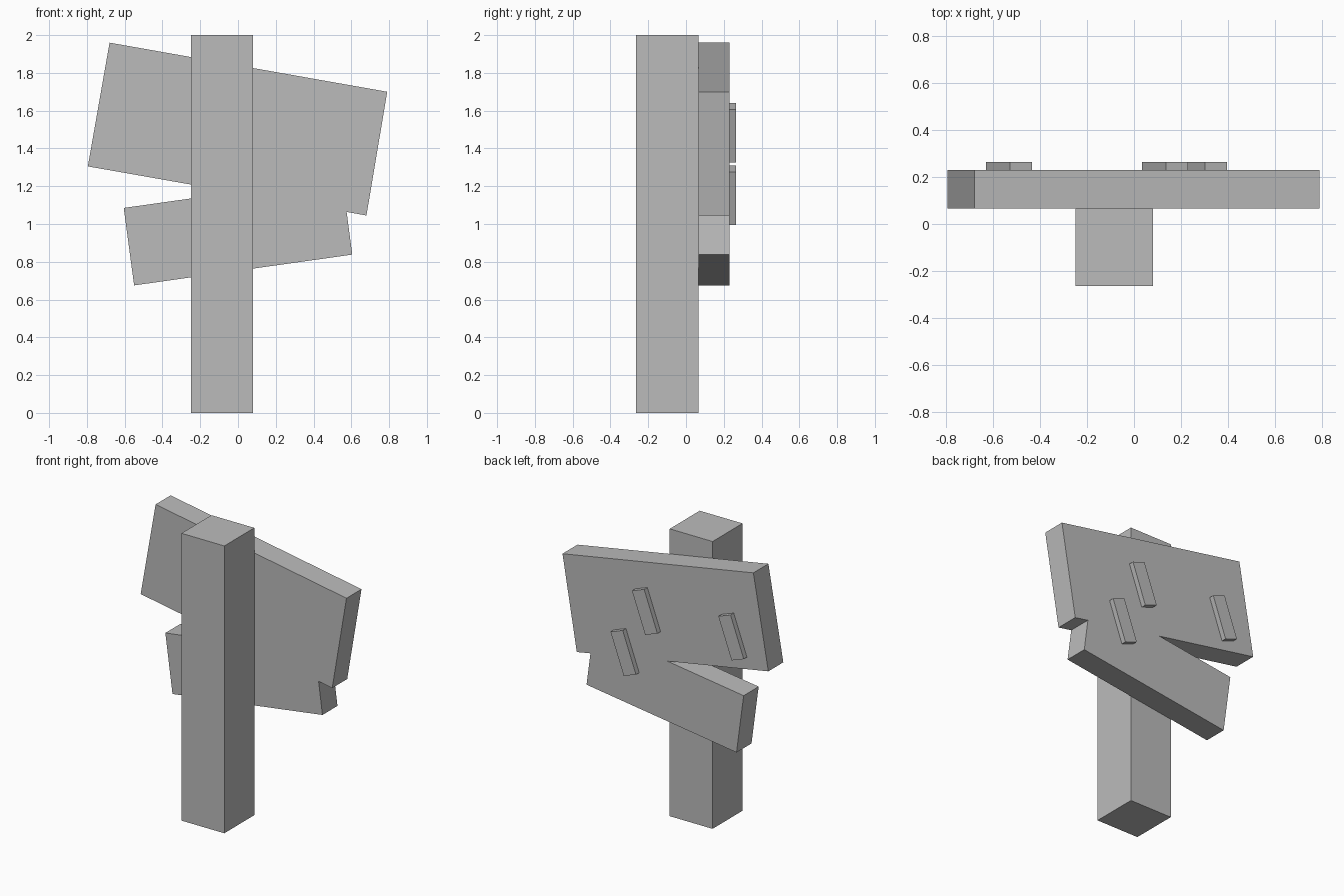
import bpy
import math
from mathutils import Matrix, Vector

if "Cube" in bpy.data.objects:
    bpy.data.objects.remove(bpy.data.objects["Cube"])

grey = bpy.data.materials.new("plain_grey")
grey.diffuse_color = (0.5, 0.5, 0.5, 1)
grey.use_nodes = True
grey.node_tree.nodes["Principled BSDF"].inputs["Base Color"].default_value = grey.diffuse_color


def prism(name, outline, y0, y1):
    """Extrude a clockwise (x, z) outline from y0 to y1."""
    n = len(outline)
    verts = [(x, y, z) for y in (y0, y1) for x, z in outline]
    faces = [tuple(reversed(range(n))), tuple(range(n, 2 * n))]
    faces += [(i, (i + 1) % n, n + (i + 1) % n, n + i) for i in range(n)]
    mesh = bpy.data.meshes.new(name)
    mesh.from_pydata(verts, [], faces)
    mesh.materials.append(grey)
    obj = bpy.data.objects.new(name, mesh)
    bpy.context.collection.objects.link(obj)
    return obj


def rectangle(cx, cz, w, h, lean=0):
    """Clockwise rectangle, leaning towards +x by the given degrees."""
    rot = Matrix.Rotation(math.radians(-lean), 2)
    corners = [(-w / 2, h / 2), (w / 2, h / 2), (w / 2, -h / 2), (-w / 2, -h / 2)]
    return [tuple(Vector((cx, cz)) + rot @ Vector(c)) for c in corners]


# Square upright post
prism("post", rectangle(-0.085, 1.0, 0.33, 2.0), -0.265, 0.065)

# Two tilted sign boards merged into one slab
prism("sign_boards", [
    (-0.68, 1.96), (0.79, 1.70), (0.68, 1.045), (0.575, 1.064), (0.605, 0.838),
    (-0.55, 0.675), (-0.605, 1.085), (-0.017, 1.168), (-0.795, 1.305),
], 0.065, 0.23)

# Slanted raised strips on the back of the boards
for i, (x, z) in enumerate([(0.1325, 1.4825), (0.2975, 1.1525), (-0.5325, 1.4825)]):
    prism(f"raised_strip_{i + 1}", rectangle(x, z, 0.10, 0.298, 20), 0.225, 0.265)

# Make every face point outwards
import bmesh
for obj in bpy.context.collection.objects:
    bm = bmesh.new()
    bm.from_mesh(obj.data)
    bmesh.ops.recalc_face_normals(bm, faces=bm.faces)
    bm.to_mesh(obj.data)
    bm.free()
